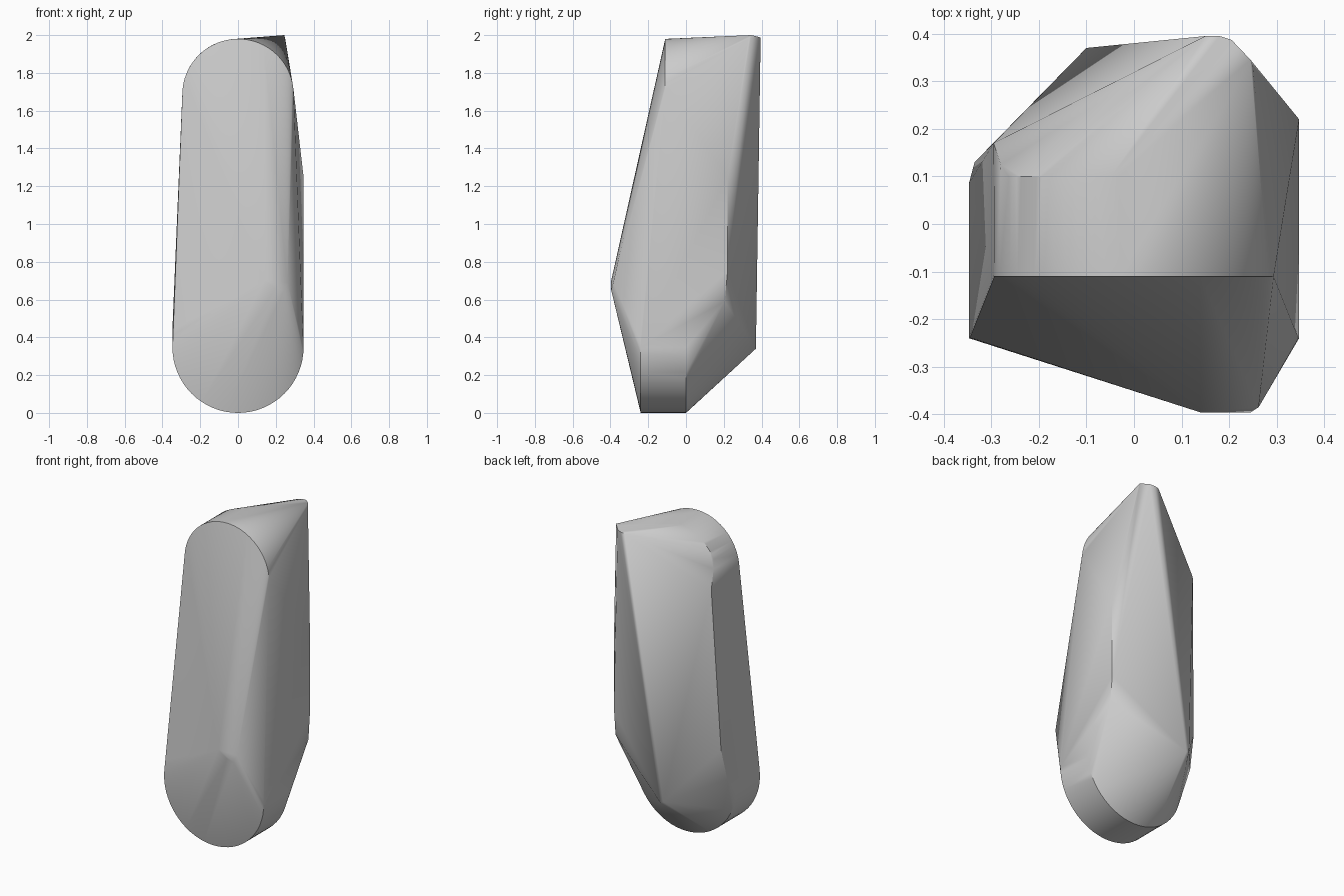
import bpy, bmesh
from math import sin, cos, pi, radians

cube = bpy.data.objects.get("Cube")
if cube:
    bpy.data.objects.remove(cube, do_unlink=True)


def material(name, colour):
    mat = bpy.data.materials.new(name)
    mat.use_nodes = True
    mat.diffuse_color = colour
    mat.node_tree.nodes["Principled BSDF"].inputs["Base Color"].default_value = colour
    return mat


def disc(radius, height, y, start=0, end=2 * pi, steps=64):
    """Points of an upright arc facing the front."""
    return [(radius * cos(start + (end - start) * i / steps), y,
             height + radius * sin(start + (end - start) * i / steps))
            for i in range(steps + 1)]


# Round base, and the smaller rounded top above it
points = disc(0.347, 0.347, -0.24) + disc(0.347, 0.347, 0)
points += disc(0.295, 1.685, -0.11)
points += disc(0.295, 1.685, 0.1, pi / 2, pi * 0.85, 20)
points += [(-0.28, 0.125, 1.77), (-0.295, 0.17, 1.66)]

# Pointed peak at the back
points += [(0.15, 0.395, 1.98), (0.18, 0.395, 1.985), (0.205, 0.387, 1.99),
           (0.245, 0.345, 2.0), (0.25, 0.33, 1.98)]
# Blunt nose on the front
points += [(0.14, -0.396, 0.7), (0.2, -0.396, 0.66), (0.245, -0.396, 0.65), (0.262, -0.385, 0.69)]
# Flat side, rear heel and the swelling beside it
points += [(0.347, 0.205, 0.59), (0.347, 0.22, 0.75), (0.347, 0.22, 1.25)]
points += [(-0.1, 0.37, 0.35), (-0.08, 0.37, 0.34)]
points += [(-0.347, 0.085, 0.45), (-0.335, 0.13, 0.65)]

# Stretch one skin over all the parts
bm = bmesh.new()
for p in points:
    bm.verts.new(p)
bmesh.ops.remove_doubles(bm, verts=bm.verts, dist=0.0005)
bmesh.ops.convex_hull(bm, input=bm.verts)
bmesh.ops.delete(bm, geom=[v for v in bm.verts if not v.link_faces], context='VERTS')
bmesh.ops.dissolve_limit(bm, angle_limit=radians(0.5), verts=bm.verts, edges=bm.edges)
bmesh.ops.recalc_face_normals(bm, faces=bm.faces)

mesh = bpy.data.meshes.new("faceted_stone")
bm.to_mesh(mesh)
bm.free()
mesh.materials.append(material("light grey", (0.6, 0.6, 0.6, 1)))
stone = bpy.data.objects.new("faceted_stone", mesh)
bpy.context.collection.objects.link(stone)

bpy.ops.object.select_all(action='DESELECT')
stone.select_set(True)
bpy.context.view_layer.objects.active = stone
bpy.ops.object.shade_smooth_by_angle(angle=radians(30))
